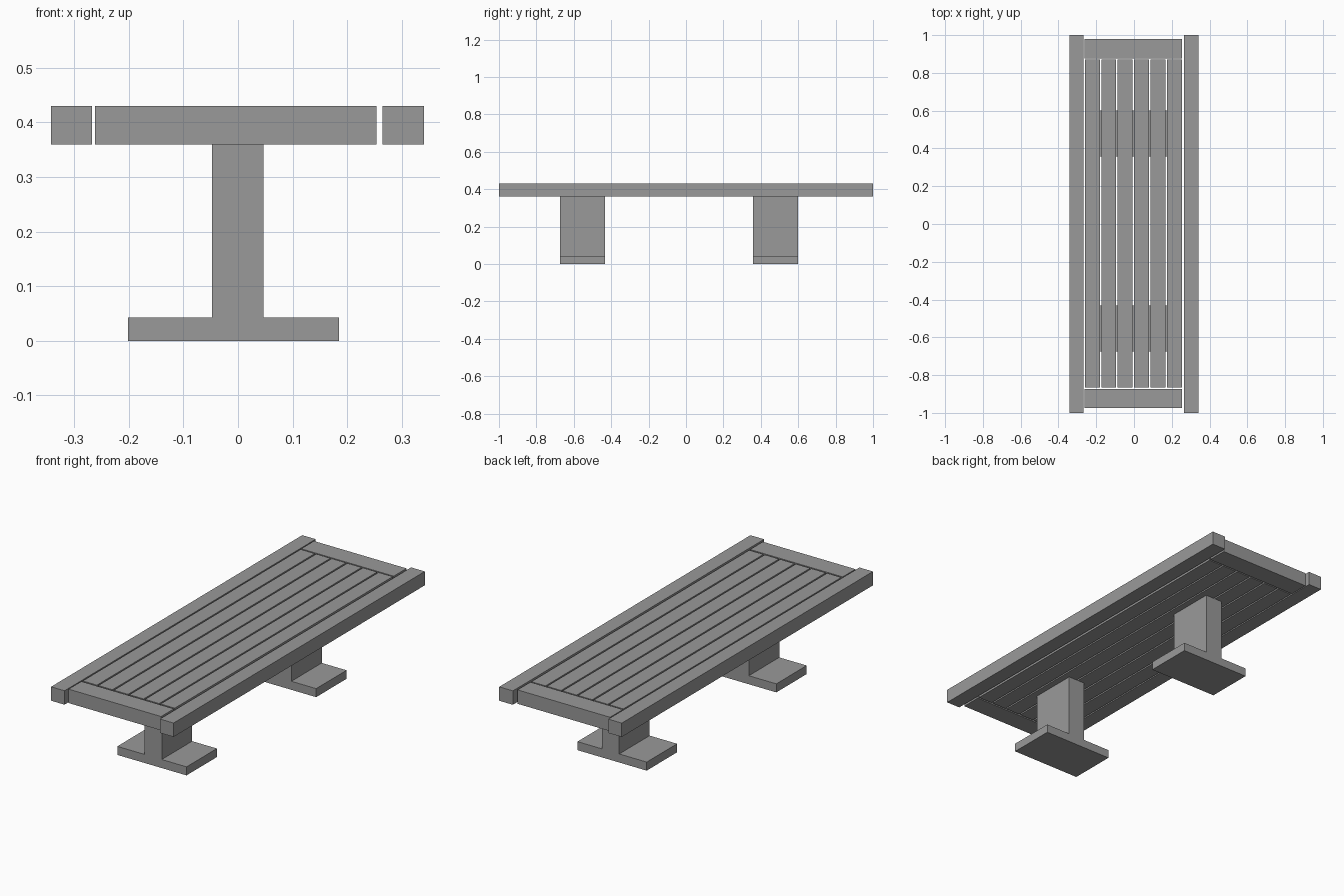
import bpy

default_cube = bpy.data.objects.get("Cube")
if default_cube:
    bpy.data.objects.remove(default_cube, do_unlink=True)

# Single plain grey material
GREY = (0.32, 0.32, 0.32, 1)
grey = bpy.data.materials.new("plain grey")
grey.use_nodes = True
grey.diffuse_color = GREY
grey.node_tree.nodes["Principled BSDF"].inputs["Base Color"].default_value = GREY


def box(name, x, y, z):
    """Add a box spanning the given (low, high) ranges."""
    spans = (x, y, z)
    bpy.ops.mesh.primitive_cube_add(size=1, location=[(a + b) / 2 for a, b in spans])
    obj = bpy.context.object
    obj.name = name
    obj.scale = [b - a for a, b in spans]
    bpy.ops.object.transform_apply(location=False, rotation=False, scale=True)
    obj.data.materials.append(grey)
    return obj


SEAT_Z = (0.36, 0.43)
BASE_TOP = 0.043

# Long side rails
box("right_side_rail", (-0.342, -0.267), (-1, 1), SEAT_Z)
box("left_side_rail", (0.265, 0.341), (-1, 1), SEAT_Z)

# Boards across both ends
box("front_end_board", (-0.262, 0.254), (-0.975, -0.873), SEAT_Z)
box("back_end_board", (-0.262, 0.254), (0.877, 0.979), SEAT_Z)

# Lengthwise seat slats
SLAT_WIDTH, SLAT_STEP = 0.079, 0.0868
for i in range(6):
    x = -0.26 + i * SLAT_STEP
    box(f"seat_slat_{i + 1}", (x, x + SLAT_WIDTH), (-0.865, 0.87), SEAT_Z)

# Two pedestals, each an upright on a wide foot
for side, y in (("front", (-0.674, -0.432)), ("back", (0.358, 0.6))):
    box(f"{side}_pedestal_foot", (-0.201, 0.185), y, (0, BASE_TOP))
    box(f"{side}_pedestal_upright", (-0.048, 0.047), y, (BASE_TOP, SEAT_Z[0]))
